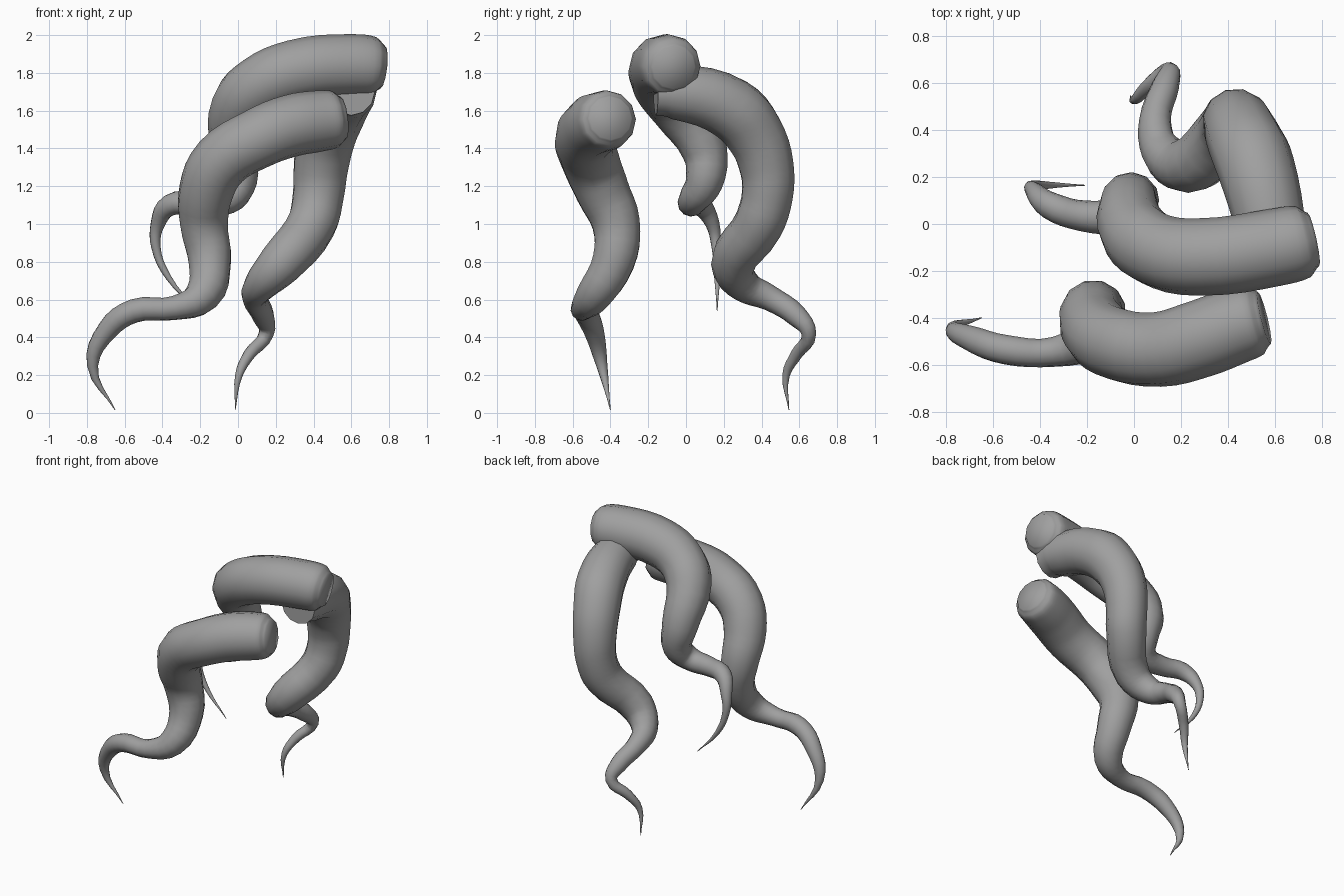
import bpy
from math import radians
from mathutils import Vector

# Remove the default object
default_cube = bpy.data.objects.get("Cube")
if default_cube:
    bpy.data.objects.remove(default_cube, do_unlink=True)

# One plain grey skin for all tentacles
skin = bpy.data.materials.new("grey_skin")
skin.use_nodes = True
grey = (.35, .35, .35, 1)
skin.diffuse_color = grey
shader = next(n for n in skin.node_tree.nodes if n.type == "BSDF_PRINCIPLED")
shader.inputs["Base Color"].default_value = grey
shader.inputs["Roughness"].default_value = .7


def make_tentacle(name, path):
    """Sweep a tapering tube along (x, y, z, radius) points, with a blunt root cap."""
    curve = bpy.data.curves.new(name, "CURVE")
    curve.dimensions = "3D"
    curve.resolution_u = 4
    curve.bevel_depth = 1
    curve.bevel_resolution = 4
    curve.use_fill_caps = True
    curve.twist_mode = "MINIMUM"

    spline = curve.splines.new("BEZIER")
    spline.radius_interpolation = "CARDINAL"
    spline.bezier_points.add(len(path) - 1)
    for point, (x, y, z, radius) in zip(spline.bezier_points, path):
        point.co = Vector((x, y, z))
        point.radius = radius
        point.handle_left_type = "AUTO"
        point.handle_right_type = "AUTO"

    tentacle = bpy.data.objects.new(name, curve)
    bpy.context.collection.objects.link(tentacle)

    # Turn the sweep into a smooth mesh with a welded, soft-edged cap
    bpy.ops.object.select_all(action="DESELECT")
    tentacle.select_set(True)
    bpy.context.view_layer.objects.active = tentacle
    bpy.ops.object.convert(target="MESH")
    tentacle = bpy.context.view_layer.objects.active
    bpy.ops.object.mode_set(mode="EDIT")
    bpy.ops.mesh.select_all(action="SELECT")
    bpy.ops.mesh.remove_doubles(threshold=.0002)
    bpy.ops.object.mode_set(mode="OBJECT")
    tentacle.data.materials.clear()
    tentacle.data.materials.append(skin)
    bpy.ops.object.shade_smooth_by_angle(angle=radians(75))
    return tentacle


# Front tentacle: reaches right, drops, then hooks outward to its tip
make_tentacle("front_tentacle", [
    (.555, -.4, 1.56, .115), (.515, -.41, 1.555, .15), (.43, -.435, 1.545, .162),
    (.28, -.49, 1.52, .165), (.1, -.535, 1.45, .16), (-.09, -.505, 1.33, .155),
    (-.17, -.44, 1.17, .145), (-.18, -.37, 1, .13), (-.15, -.385, .8, .115),
    (-.19, -.49, .62, .095), (-.34, -.545, .555, .064), (-.55, -.535, .54, .063),
    (-.69, -.49, .44, .055), (-.77, -.445, .25, .03), (-.65, -.4, .015, .002),
])

# Upper tentacle: the highest arch, with a short hooked end
make_tentacle("upper_tentacle", [
    (.765, -.065, 1.83, .115), (.72, -.075, 1.835, .155), (.6, -.1, 1.84, .165),
    (.3, -.14, 1.81, .165), (.12, -.12, 1.735, .16), (.005, -.04, 1.62, .15),
    (-.02, .1, 1.38, .12), (0, .095, 1.22, .1), (-.06, .04, 1.13, .08),
    (-.22, .035, 1.11, .066), (-.36, .08, 1.1, .058), (-.425, .14, 1, .038),
    (-.435, .16, .88, .025), (-.37, .165, .72, .016), (-.21, .165, .54, .002),
])

# Back tentacle: arches backward, swings right, then coils down to the ground
make_tentacle("back_tentacle", [
    (.6, -.16, 1.7, .125), (.59, -.06, 1.7, .145), (.52, .24, 1.61, .165),
    (.47, .36, 1.48, .16), (.44, .425, 1.31, .148), (.425, .43, 1.15, .138),
    (.39, .385, 1, .133), (.22, .25, .785, .118), (.115, .315, .67, .088),
    (.09, .44, .61, .068), (.135, .59, .51, .058), (.15, .65, .42, .04),
    (.06, .585, .31, .032), (.005, .53, .2, .02), (-.015, .545, .015, .002),
])
